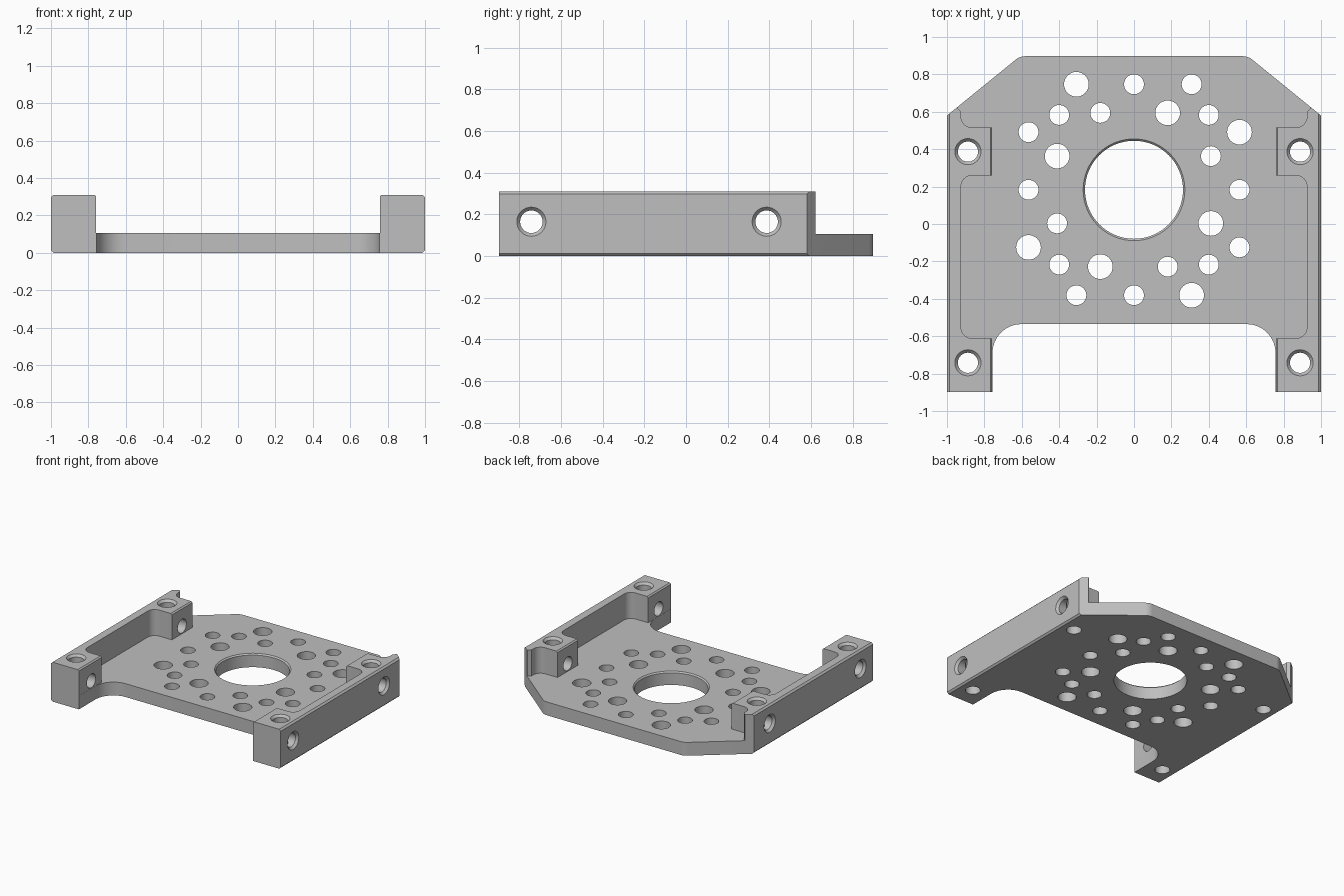
import bpy, bmesh, math
from mathutils import Vector, Matrix

cube = bpy.data.objects.get("Cube")
if cube:
    bpy.data.objects.remove(cube, do_unlink=True)

HEIGHT, FLOOR = 0.31, 0.105

grey = bpy.data.materials.new("light_grey_metal")
grey.use_nodes = True
color = (0.52, 0.52, 0.52, 1)
grey.diffuse_color = color
grey.node_tree.nodes["Principled BSDF"].inputs["Base Color"].default_value = color


def add_object(name, bm):
    bmesh.ops.recalc_face_normals(bm, faces=bm.faces)
    mesh = bpy.data.meshes.new(name)
    bm.to_mesh(mesh)
    bm.free()
    mesh.materials.append(grey)
    obj = bpy.data.objects.new(name, mesh)
    bpy.context.collection.objects.link(obj)
    return obj


def rounded(points, steps=8):
    """Replace each corner (x, y, radius) by a tangent arc."""
    out = []
    for i, (x, y, r) in enumerate(points):
        p = Vector((x, y))
        if not r:
            out.append(p)
            continue
        a = (Vector(points[i - 1][:2]) - p).normalized()
        b = (Vector(points[(i + 1) % len(points)][:2]) - p).normalized()
        half = a.angle(b) / 2
        center = p + (a + b).normalized() * r / math.sin(half)
        start = p + a * r / math.tan(half) - center
        end = p + b * r / math.tan(half) - center
        sweep = start.angle_signed(end)
        for k in range(steps + 1):
            out.append(center + Matrix.Rotation(-sweep * k / steps, 2) @ start)
    return out


def prism(half, z0, z1):
    """Mirror a half outline across x and extrude it."""
    outline = rounded(half + [(-x, y, r) for x, y, r in reversed(half)])
    bm = bmesh.new()
    face = bm.faces.new([bm.verts.new((p.x, p.y, z0)) for p in outline])
    top = bmesh.ops.extrude_face_region(bm, geom=[face])["geom"]
    bmesh.ops.translate(bm, vec=(0, 0, z1 - z0),
                        verts=[v for v in top if isinstance(v, bmesh.types.BMVert)])
    return bm


def add_bore(bm, matrix, rings, sides=32):
    """Closed turned solid from (radius, height) rings."""
    loops = []
    for r, h in rings:
        loops.append([bm.verts.new(matrix @ Vector((
            r * math.cos(math.tau * k / sides), r * math.sin(math.tau * k / sides), h)))
            for k in range(sides)])
    bm.faces.new(loops[0])
    bm.faces.new(loops[-1])
    for low, high in zip(loops, loops[1:]):
        for k in range(sides):
            n = (k + 1) % sides
            bm.faces.new((low[k], low[n], high[n], high[k]))


def cut(target, bm):
    cutter = add_object("cutter", bm)
    cutter.hide_render = True
    mod = target.modifiers.new("cut", "BOOLEAN")
    mod.operation, mod.solver, mod.object = "DIFFERENCE", "EXACT", cutter
    bpy.context.view_layer.objects.active = target
    bpy.ops.object.modifier_apply(modifier=mod.name)
    bpy.data.objects.remove(cutter, do_unlink=True)


def chamfer(bm, test, size):
    edges = [e for e in bm.edges if all(test(v.co) for v in e.verts)
             and abs(e.verts[0].co.z - e.verts[1].co.z) < 0.001]
    bmesh.ops.bevel(bm, geom=edges, offset=size, segments=1, affect="EDGES")


# Full-height block with the mounting plate outline
body = prism([(0.757, -0.535, 0.155), (0.757, -0.897, 0), (1, -0.897, 0),
              (1, 0.58, 0), (0.61, 0.897, 0.08)], 0, HEIGHT)
chamfer(body, lambda c: abs(c.x) > 0.999, 0.013)
plate = add_object("mounting_plate", body)

# Pocket leaves the floor, the thin side walls and the four corner bosses
cut(plate, prism([(0.758, -1, 0), (0.758, -0.612, 0), (0.925, -0.612, 0.06),
                  (0.925, 0.26, 0.06), (0.758, 0.26, 0), (0.758, 0.515, 0),
                  (0.925, 0.515, 0.06), (0.925, 0.6, 0), (0.945, 0.622, 0),
                  (1.1, 0.622, 0), (1.1, 1, 0)], FLOOR, HEIGHT + 0.1))

# Chamfer on the inner top edge of the bosses
bm = bmesh.new()
bm.from_mesh(plate.data)
chamfer(bm, lambda c: abs(abs(c.x) - 0.758) < 0.0005 and c.z > HEIGHT - 0.001, 0.01)
bm.to_mesh(plate.data)
bm.free()

# Central opening and the pattern of holes, repeated at quarter turns
holes = bmesh.new()
middle = Vector((0, 0.183, 0))
add_bore(holes, Matrix.Translation(middle),
         [(0.262, -0.1), (0.262, FLOOR - 0.01), (0.272, FLOOR), (0.272, 0.2)], 64)
SMALL, LARGE = 0.053, 0.066
pattern = [(-0.308, 0.564, LARGE), (0, 0.564, SMALL), (0.308, 0.564, SMALL),
           (0.4, 0.4, SMALL), (-0.18, 0.411, SMALL), (0.18, 0.411, LARGE)]
for turn in range(4):
    spin = Matrix.Rotation(turn * math.pi / 2, 4, "Z")
    for x, y, r in pattern:
        add_bore(holes, Matrix.Translation(middle + spin @ Vector((x, y, 0))),
                 [(r, -0.1), (r, 0.2)])
cut(plate, holes)

# Countersunk screw holes through the bosses, upright and sideways
upright, sideways = bmesh.new(), bmesh.new()
for side in (-1, 1):
    for y in (-0.742, 0.387):
        add_bore(upright, Matrix.Translation((side * 0.888, y, 0)),
                 [(0.054, -0.1), (0.054, HEIGHT - 0.018), (0.07, HEIGHT), (0.07, 0.4)])
        turn = Matrix.Rotation(side * math.pi / 2, 4, "Y")
        add_bore(sideways, Matrix.Translation((0, y, 0.165)) @ turn,
                 [(0.054, 0.7), (0.054, 0.982), (0.07, 1), (0.07, 1.1)])
cut(plate, upright)
cut(plate, sideways)

bpy.ops.object.select_all(action="DESELECT")
plate.select_set(True)
bpy.context.view_layer.objects.active = plate
bpy.ops.object.shade_smooth_by_angle(angle=math.radians(20))
